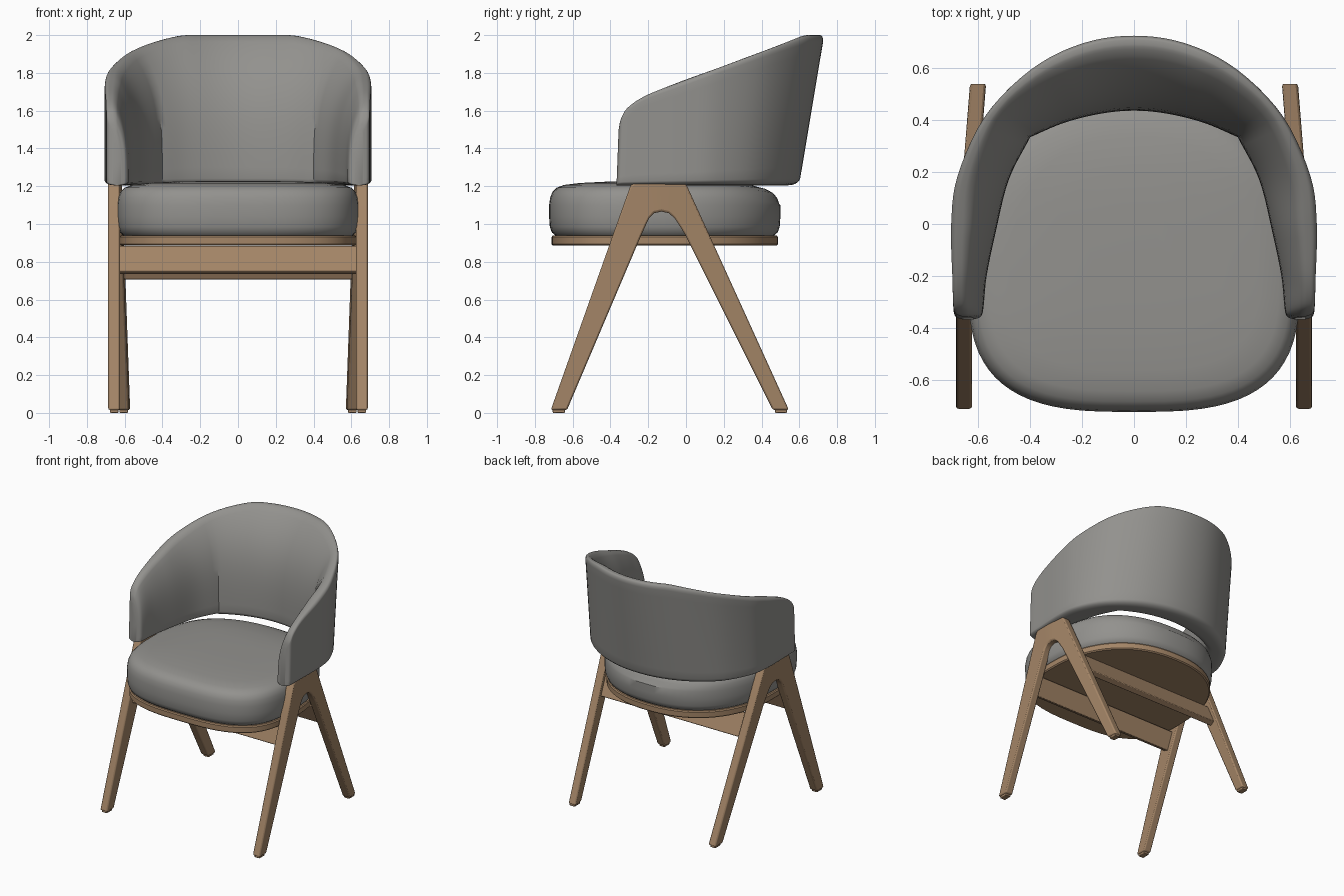
import bpy, bmesh, math
from mathutils import Vector

cube = bpy.data.objects.get("Cube")
if cube:
    bpy.data.objects.remove(cube, do_unlink=True)


def material(name, color):
    m = bpy.data.materials.new(name)
    m.use_nodes = True
    m.diffuse_color = color
    m.node_tree.nodes["Principled BSDF"].inputs["Base Color"].default_value = color
    return m


FABRIC = material("grey fabric", (0.29, 0.285, 0.27, 1))
WOOD = material("oak wood", (0.37, 0.235, 0.135, 1))


def make_object(name, verts, faces, mat, bevel=0, angle=35):
    mesh = bpy.data.meshes.new(name)
    bm = bmesh.new()
    vs = [bm.verts.new(v) for v in verts]
    for f in faces:
        bm.faces.new([vs[i] for i in f])
    bmesh.ops.recalc_face_normals(bm, faces=bm.faces)
    bm.to_mesh(mesh)
    bm.free()
    mesh.materials.append(mat)
    ob = bpy.data.objects.new(name, mesh)
    bpy.context.collection.objects.link(ob)
    if bevel:
        mod = ob.modifiers.new("soft_edges", "BEVEL")
        mod.width, mod.segments, mod.limit_method = bevel, 2, "ANGLE"
    bpy.ops.object.select_all(action="DESELECT")
    ob.select_set(True)
    bpy.context.view_layer.objects.active = ob
    bpy.ops.object.shade_smooth_by_angle(angle=math.radians(angle))
    return ob


def loft(name, rings, mat, angle=35):
    """Skin closed rings of equal size and cap both ends."""
    n = len(rings[0])
    faces = [(r * n + i, r * n + (i + 1) % n, (r + 1) * n + (i + 1) % n, (r + 1) * n + i)
             for r in range(len(rings) - 1) for i in range(n)]
    last = (len(rings) - 1) * n
    faces += [tuple(range(n)), tuple(range(last, last + n))]
    return make_object(name, [p for ring in rings for p in ring], faces, mat, angle=angle)


def spline(pts, steps=5):
    """Catmull-Rom through the points."""
    p = [Vector(q) for q in pts]
    p = [2 * p[0] - p[1]] + p + [2 * p[-1] - p[-2]]
    out = []
    for a, b, c, d in zip(p, p[1:], p[2:], p[3:]):
        for s in range(steps):
            t = s / steps
            out.append(b + 0.5 * t * (c - a + t * (2 * a - 5 * b + 4 * c - d + t * (3 * (b - c) + d - a))))
    return out + [p[-2]]


# Seat: a rounded D outline, squarer in front than behind
def seat_ring(inset, z, dip=0.0):
    ring = []
    for i in range(72):
        a = math.tau * i / 72
        c, s = math.cos(a), math.sin(a)
        n, b = (2.3, 0.70) if s > 0 else (3.0, 0.525)
        x = (0.64 - inset) * math.copysign(abs(c) ** (2 / n), c)
        y = -0.2 + (b - inset) * math.copysign(abs(s) ** (2 / n), s)
        ring.append((x, y, z - dip * max(0, (y - 0.15) / 0.35) ** 2))
    return ring


cushion = [(0.035, 0.938), (0.015, 0.955), (0.004, 0.985), (0, 1.04), (0, 1.1), (0.006, 1.14),
           (0.018, 1.17), (0.04, 1.192), (0.08, 1.207), (0.16, 1.217), (0.3, 1.224), (0.45, 1.227)]
loft("seat_cushion", [seat_ring(i, z, 0.035 if z > 1.12 else 0) for i, z in cushion], FABRIC)
base = [(0.022, 0.885), (0.014, 0.893), (0.014, 0.932), (0.02, 0.94)]
loft("seat_base", [seat_ring(i, z) for i, z in base], WOOD)

# Backrest: plan stations from arm tip to centre back (outer x, outer y, top drop)
outer_half = [(0.662, -0.368, 0.13), (0.689, -0.357, 0.075), (0.697, -0.32, 0.03), (0.70, -0.22, 0.004),
              (0.705, 0, 0), (0.68, 0.195, 0), (0.575, 0.425, 0), (0.4, 0.6, 0), (0.2, 0.7, 0)]
inner_half = [(0.617, -0.368, 0), (0.59, -0.357, 0), (0.58, -0.32, 0), (0.568, -0.2, 0),
              (0.533, -0.03, 0), (0.483, 0.17, 0), (0.4, 0.335, 0), (0.27, 0.39, 0), (0.13, 0.425, 0)]
SEAM, LOW = 6, 1.205


def mirrored(half, middle):
    return half + [middle] + [(-x, y, d) for x, y, d in reversed(half)]


def rounded_section(rk=0.35, rh=0.045):
    """Rounded rectangle: k runs outer to inner, h bottom to top."""
    pts = []
    for cx, cy, start in ((1 - rk, 1 - rh, 0), (rk, 1 - rh, 1), (rk, rh, 2), (1 - rk, rh, 3)):
        for i in range(6):
            a = math.pi / 2 * (start + i / 5)
            pts.append((cx + rk * math.cos(a), cy + rh * math.sin(a)))
        if start in (1, 3):
            side = 0 if start == 1 else 1
            for i in range(1, 12):
                h = rh + (1 - 2 * rh) * i / 12
                pts.append((side, 1 - h if start == 1 else h))
    return pts


outer = mirrored(outer_half, (0, 0.73, 0))
inner = mirrored(inner_half, (0, 0.437, 0))
far = len(inner) - SEAM
outer_path = spline(outer)
# The inner padding creases at the two panel seams
inner_path = (spline(inner[:SEAM + 1]) + spline(inner[SEAM:far])[1:] + spline(inner[far - 1:])[1:])
section = rounded_section()
rings = []
for o, i in zip(outer_path, inner_path):
    top = 1.762 + 0.36 * min(o.y, 0.66) - max(0, o.z)
    lean = min(0.8, 0.6 + 0.4 * max(0, o.y))
    ring = []
    for k, h in section:
        z = LOW + (top - LOW) * h
        rise = (z - LOW) / 0.785
        tilt = 0.82 + 0.18 * rise if o.y > 0 else 1
        back = Vector((o.x, o.y * tilt, z))
        front = Vector((i.x, i.y, z)).lerp(Vector((o.x, o.y, z)), lean * h ** 3.5)
        # Arm fronts lean back slightly
        slope = 0.03 * rise * min(1, max(0, (-0.2 - o.y) / 0.15))
        ring.append(back.lerp(front, k) + Vector((0, slope, 0)))
    rings.append(ring)
loft("backrest", rings, FABRIC)

# Side frames: an inverted V with a rounded inner arch
leg_outer = [(-0.716, 0.015), (-0.37, 0.99), (-0.295, 1.2), (-0.275, 1.222), (-0.2, 1.222), (-0.14, 1.222),
             (-0.08, 1.222), (-0.01, 1.222), (0.006, 1.2), (0.102, 0.99), (0.545, 0.015)]
leg_inner = [(-0.63, 0.015), (-0.235, 0.945), (-0.21, 1.0), (-0.195, 1.03), (-0.17, 1.057), (-0.13, 1.066),
             (-0.09, 1.057), (-0.06, 1.03), (-0.04, 1.0), (-0.005, 0.945), (0.46, 0.015)]


def frame_x(y):
    return 0.656 - 0.08 * max(0, y + 0.14)


def bar(name, size, location, tilt, bevel=0.005):
    corners = [(x, y, z) for x in (-0.5, 0.5) for y in (-0.5, 0.5) for z in (-0.5, 0.5)]
    verts = [tuple(c * s for c, s in zip(p, size)) for p in corners]
    faces = [(0, 1, 3, 2), (4, 5, 7, 6), (0, 1, 5, 4), (2, 3, 7, 6), (0, 2, 6, 4), (1, 3, 7, 5)]
    ob = make_object(name, verts, faces, WOOD, bevel)
    ob.location = location
    ob.rotation_euler.x = tilt


for side, label in ((1, "left"), (-1, "right")):
    frame = []
    for (ya, za), (yb, zb) in zip(leg_outer, leg_inner):
        frame.append([(side * (frame_x(ya) + 0.031), ya, za), (side * (frame_x(yb) + 0.031), yb, zb),
                      (side * (frame_x(yb) - 0.031), yb, zb), (side * (frame_x(ya) - 0.031), ya, za)])
    ob = loft(label + "_leg_frame", frame, WOOD)
    mod = ob.modifiers.new("soft_edges", "BEVEL")
    mod.width, mod.segments, mod.limit_method = 0.01, 2, "ANGLE"
    mod.angle_limit = math.radians(50)
    for y, end in ((-0.673, "front"), (0.503, "back")):
        bar(f"{label}_{end}_foot", (0.045, 0.065, 0.02), (side * frame_x(y), y, 0.01), 0, 0.004)

# Cross rails follow the slope of the legs
bar("front_rail", (1.26, 0.045, 0.145), (0, -0.36, 0.81), -0.37)
bar("back_rail", (1.23, 0.045, 0.178), (0, 0.131, 0.795), 0.45)
